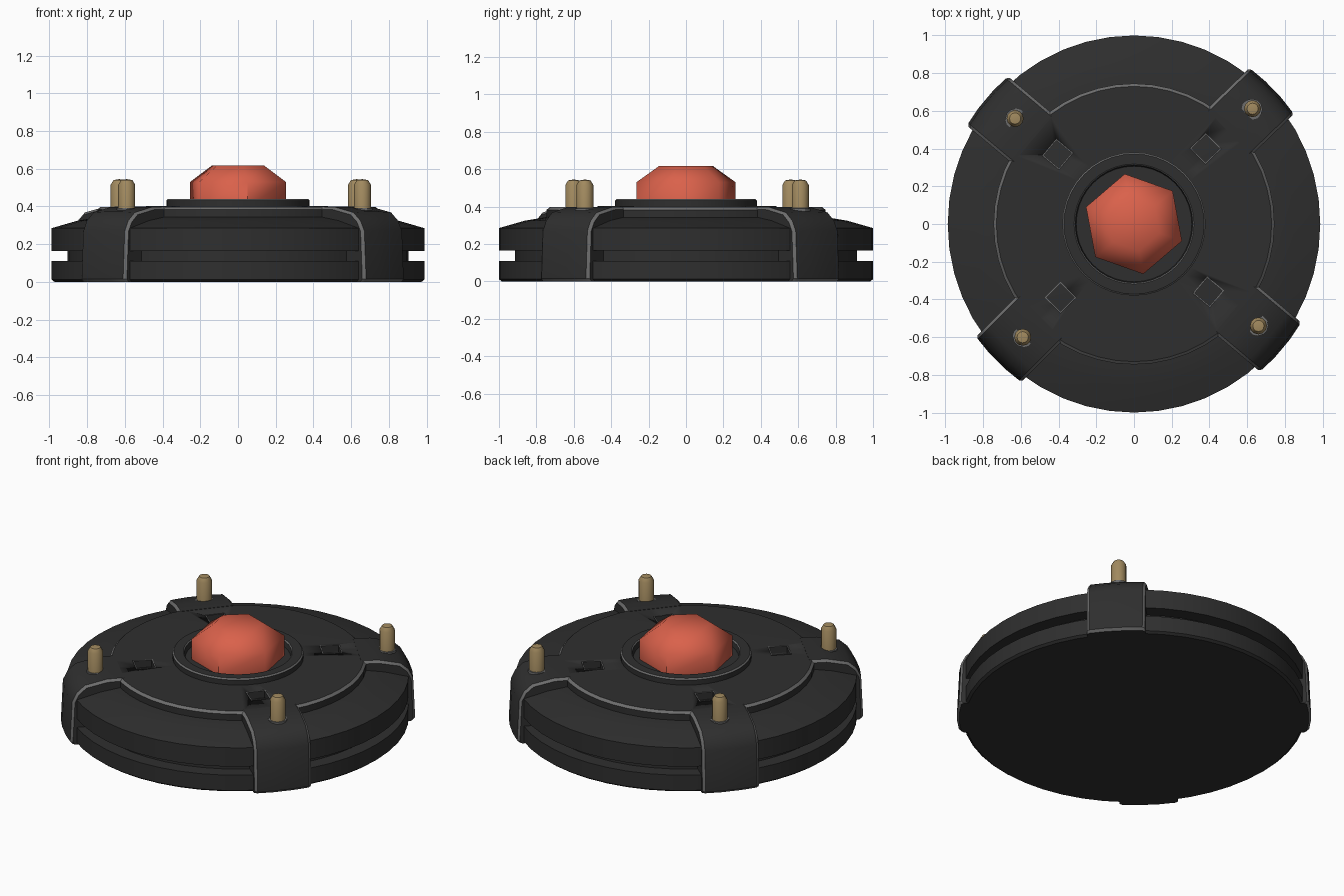
import bpy, bmesh, math
from mathutils import Vector, Matrix

if "Cube" in bpy.data.objects:
    bpy.data.objects.remove(bpy.data.objects["Cube"])


def material(name, rgb):
    m = bpy.data.materials.new(name)
    m.diffuse_color = (*rgb, 1)
    m.use_nodes = True
    m.node_tree.nodes["Principled BSDF"].inputs["Base Color"].default_value = m.diffuse_color
    return m


BLACK = material("black_metal", (0.028, 0.028, 0.028))
GREY = material("worn_edge_grey", (0.15, 0.15, 0.15))
RED = material("red_lens", (0.70, 0.12, 0.07))
BRASS = material("brass", (0.36, 0.255, 0.115))


def finish(name, bm, mats, angle=30):
    bmesh.ops.recalc_face_normals(bm, faces=bm.faces[:])
    me = bpy.data.meshes.new(name)
    bm.to_mesh(me)
    bm.free()
    ob = bpy.data.objects.new(name, me)
    bpy.context.collection.objects.link(ob)
    for m in mats:
        me.materials.append(m)
    bpy.ops.object.select_all(action='DESELECT')
    ob.select_set(True)
    bpy.context.view_layer.objects.active = ob
    bpy.ops.object.shade_smooth_by_angle(angle=math.radians(angle))
    return ob


def lathe(name, profile, segs, mats, grey=(), closed=False, start=0.0,
          centre=(0, 0), scale=(1, 1), angle=30):
    """Spin (r, z) points; segments listed in grey take the second material."""
    bm = bmesh.new()
    rings = []
    for r, z in profile:
        if r == 0:
            rings.append([bm.verts.new((*centre, z))] * segs)
            continue
        ring = []
        for i in range(segs):
            a = start + i * math.tau / segs
            ring.append(bm.verts.new((centre[0] + r * scale[0] * math.cos(a),
                                      centre[1] + r * scale[1] * math.sin(a), z)))
        rings.append(ring)
    n = len(rings)
    for k in range(n if closed else n - 1):
        lo, hi = rings[k], rings[(k + 1) % n]
        for i in range(segs):
            j = (i + 1) % segs
            quad = list(dict.fromkeys((lo[i], lo[j], hi[j], hi[i])))
            bm.faces.new(quad).material_index = 1 if k in grey else 0
    return finish(name, bm, mats, angle)


# Grooved disc body
lathe("disc_body", [(0, 0), (0.985, 0), (1.0, 0.012), (1.0, 0.11), (0.915, 0.11),
                    (0.915, 0.165), (1.0, 0.165), (1.0, 0.285), (0.86, 0.325),
                    (0.74, 0.345), (0, 0.345)], 48, [BLACK], scale=(0.988, 1.0))

# Raised top plate with worn rim
plate = lathe("top_plate", [(0, 0.33), (0.745, 0.33), (0.745, 0.383),
                            (0.73, 0.397), (0.38, 0.40), (0, 0.40)],
              48, [BLACK, GREY], grey=(2,))

# Central collar around the lens
lathe("lens_collar", [(0.38, 0.39), (0.38, 0.432), (0.372, 0.44), (0.318, 0.44),
                      (0.312, 0.434), (0.305, 0.39)], 40, [BLACK, GREY],
      grey=(1, 3), closed=True)

# Six-sided red lens
lathe("red_lens", [(0, 0.395), (0.27, 0.395), (0.27, 0.53), (0.145, 0.618), (0, 0.618)],
      6, [RED], start=math.radians(40.5), angle=60)


def clamp_arm(name, angle):
    """Strap bent over the rim, with chamfered grey edges."""
    path = [(0.70, 0.399), (0.80, 0.397), (0.93, 0.368), (0.978, 0.325),
            (1.005, 0.27), (1.017, 0.015), (1.003, 0.0)]
    normals = [(0, 1), (0.1, 1), (0.5, 0.8), (0.8, 0.55), (1, 0.15), (1, 0), (1, 0)]
    # across-width offset, depth below the surface
    section = [(-0.17, 0.13), (-0.17, 0.014), (-0.155, 0), (-0.06, -0.01),
               (0.06, -0.01), (0.155, 0), (0.17, 0.014), (0.17, 0.13)]
    bm = bmesh.new()
    rot = Matrix.Rotation(math.radians(angle), 4, 'Z')
    rows = []
    for i, ((r, z), nrm) in enumerate(zip(path, normals)):
        n = Vector(nrm).normalized()
        row = []
        for t, d in section:
            if d < 0:
                d *= max(0, n.x)      # bulge only follows the round rim
            row.append(bm.verts.new(rot @ Vector((r - n.x * d, t, max(0, z - n.y * d)))))
        rows.append(row)
    for k in range(len(rows) - 1):
        for i in range(len(section) - 1):
            f = bm.faces.new((rows[k][i], rows[k][i + 1], rows[k + 1][i + 1], rows[k + 1][i]))
            f.material_index = 1 if i in (1, 5) or (k == 5 and 0 < i < 6) else 0
    bm.faces.new(rows[0])
    bm.faces.new(rows[-1])
    for k in range(len(rows) - 1):    # inner side
        bm.faces.new((rows[k][0], rows[k][-1], rows[k + 1][-1], rows[k + 1][0]))
    finish(name, bm, [BLACK, GREY])


# Four arms, each with a brass pin and a square socket
cut = bmesh.new()
arms = [(44, 0.877, 44.2), (140, 0.843, 138.4), (225, 0.842, 225.5), (320, 0.853, 320.7)]
sockets = [(0.38, 0.40), (-0.405, 0.37), (-0.39, -0.39), (0.395, -0.36)]
for k, ((ang, r, pa), (sx, sy)) in enumerate(zip(arms, sockets), 1):
    clamp_arm(f"clamp_arm_{k}", ang)
    a = math.radians(pa)
    px, py = r * math.cos(a), r * math.sin(a)
    lathe(f"brass_pin_{k}", [(0, 0.34), (0.045, 0.34), (0.045, 0.515), (0.03, 0.54), (0, 0.545)],
          12, [BRASS], centre=(px, py), angle=40)
    lathe(f"pin_seat_{k}", [(0.056, 0.35), (0.056, 0.391), (0, 0.393)], 12, [GREY],
          centre=(r * 0.995 * math.cos(a), r * 0.995 * math.sin(a)))
    # thin worn frame around the socket
    tilt = math.radians(ang + 45)
    lathe(f"socket_frame_{k}", [(0.083, 0.36), (0.083, 0.402), (0.073, 0.402), (0.073, 0.36)],
          4, [BLACK, GREY], grey=(1,), closed=True, start=tilt, centre=(sx, sy))
    bmesh.ops.create_cube(cut, size=0.11, matrix=Matrix.Translation((sx, sy, 0.37))
                          @ Matrix.Rotation(math.radians(ang), 4, 'Z'))

cutter = finish("socket_cutter", cut, [BLACK])
cutter.hide_render = True
cutter.hide_set(True)
mod = plate.modifiers.new("sockets", 'BOOLEAN')
mod.operation = 'DIFFERENCE'
mod.object = cutter
mod.solver = 'EXACT'
# apply the cut so the helper can go
dg = bpy.context.evaluated_depsgraph_get()
cut_mesh = bpy.data.meshes.new_from_object(plate.evaluated_get(dg))
plate.modifiers.clear()
plate.data = cut_mesh
bpy.data.objects.remove(cutter)
